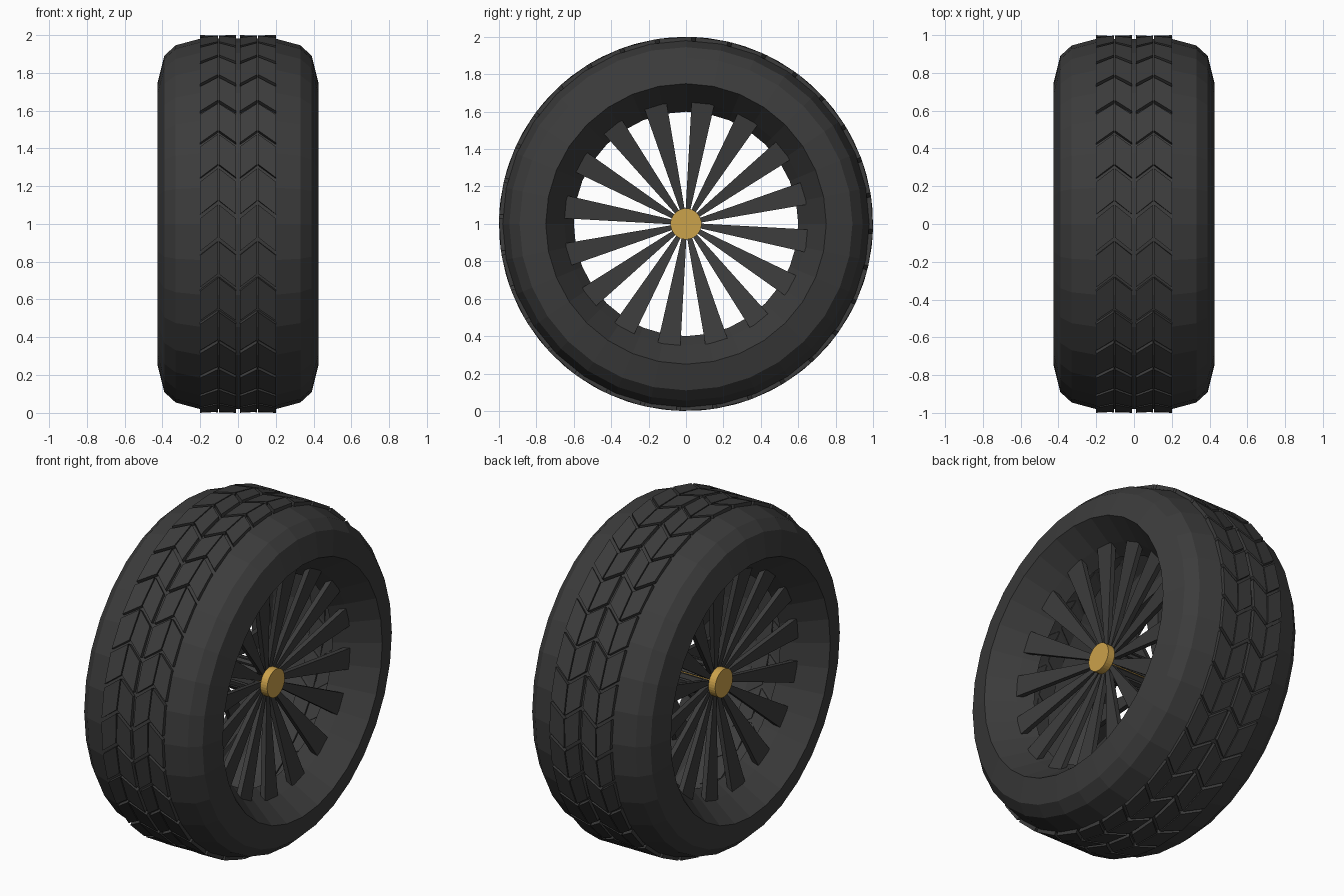
import bpy, bmesh
from math import sin, cos, radians, pi

if "Cube" in bpy.data.objects:
    bpy.data.objects.remove(bpy.data.objects["Cube"])

SEG = 32       # facets around the tyre and number of tread rows
SPOKES = 16


def material(name, color):
    m = bpy.data.materials.new(name)
    m.diffuse_color = (*color, 1)
    m.use_nodes = True
    m.node_tree.nodes["Principled BSDF"].inputs["Base Color"].default_value = m.diffuse_color
    return m


RUBBER = material("dark_rubber", (0.045, 0.045, 0.045))
GOLD = material("gold", (0.6, 0.36, 0.07))


def polar(x, r, t):
    """Point on the wheel: t in degrees, 0 = front, 90 = top."""
    return (x, -r * cos(radians(t)), 1 + r * sin(radians(t)))


def finish(name, bm, mat):
    bmesh.ops.recalc_face_normals(bm, faces=bm.faces)
    me = bpy.data.meshes.new(name)
    bm.to_mesh(me)
    bm.free()
    me.materials.append(mat)
    ob = bpy.data.objects.new(name, me)
    bpy.context.collection.objects.link(ob)
    return ob


def revolve(name, profile, seg, mat, phase=0):
    """Spin (x, radius) points around the wheel axis."""
    bm = bmesh.new()
    rings = [[bm.verts.new(polar(x, r, phase + 360 * i / seg)) for x, r in profile]
             for i in range(seg)]
    for i in range(seg):
        a, b = rings[i], rings[(i + 1) % seg]
        for j in range(len(profile) - 1):
            bm.faces.new((a[j], a[j + 1], b[j + 1], b[j]))
    return finish(name, bm, mat)


def prism(bm, top, bottom):
    """Join two matching loops of points into a closed solid."""
    a = [bm.verts.new(p) for p in top]
    b = [bm.verts.new(p) for p in bottom]
    bm.faces.new(a)
    bm.faces.new(b[::-1])
    n = len(a)
    for i in range(n):
        j = (i + 1) % n
        bm.faces.new((a[i], b[i], b[j], a[j]))


# Tyre shell with the sloping rim lip turned inwards on both sides
half = [(0.2, 0.98), (0.33, 0.945), (0.39, 0.89), (0.425, 0.75), (0.28, 0.65), (0.2, 0.6)]
revolve("tyre", [(-x, r) for x, r in half[::-1]] + half, SEG, RUBBER)

# Chevron tread blocks in four columns
step, groove, rise = 360 / SEG, 1.3, 4.2
bm = bmesh.new()
for x0, x1, s0, s1 in ((-0.2, -0.107, 0, 1), (-0.101, -0.01, 1, 0),
                       (0.01, 0.101, 0, 1), (0.107, 0.2, 1, 0)):
    for k in range(SEG):
        t = 2.3 + k * step
        lo, hi = t + groove / 2, t + step - groove / 2
        loop = [(x0, lo + rise * s0), (x1, lo + rise * s1),
                (x1, hi + rise * s1), (x0, hi + rise * s0)]
        prism(bm, [polar(x, 1.0, u) for x, u in loop],
              [polar(x, 0.972, u) for x, u in loop])
finish("tread_blocks", bm, RUBBER)

# Spokes: flared blades that fold over and run along the axle to the other side
outline = [(0.285, 0.66, 0.062), (0.205, 0.075, 0.0125),
           (-0.205, 0.075, 0.0125), (-0.285, 0.66, 0.062)]
inner = [(0.255, 0.66, 0.062), (0.18, 0.095, 0.0135),
         (-0.18, 0.095, 0.0135), (-0.255, 0.66, 0.062)]
bm = bmesh.new()
for k in range(SPOKES):
    t = radians(98 + k * 360 / SPOKES)

    def place(x, r, w):
        return (x, -r * cos(t) + w * sin(t), 1 + r * sin(t) + w * cos(t))

    sides = []
    for s in (-1, 1):
        sides.append([[bm.verts.new(place(x, r, s * w)) for x, r, w in line]
                      for line in (outline, inner)])
    (lo, li), (ro, ri) = sides
    for j in range(3):
        for a, b in ((lo, ro), (ro, ri), (ri, li), (li, lo)):
            bm.faces.new((a[j], a[j + 1], b[j + 1], b[j]))
    for j in (0, 3):
        bm.faces.new((lo[j], ro[j], ri[j], li[j]))
finish("spokes", bm, RUBBER)

# Gold axle with a cap on each end
cap = [(0.205, 0.07), (0.205, 0.083), (0.25, 0.083), (0.25, 0.0)]
hub = revolve("hub_axle", [(-x, r) for x, r in cap[::-1]] + cap, 32, GOLD)
bm = bmesh.new()
bm.from_mesh(hub.data)
bmesh.ops.remove_doubles(bm, verts=bm.verts, dist=1e-5)
bm.to_mesh(hub.data)
bm.free()
